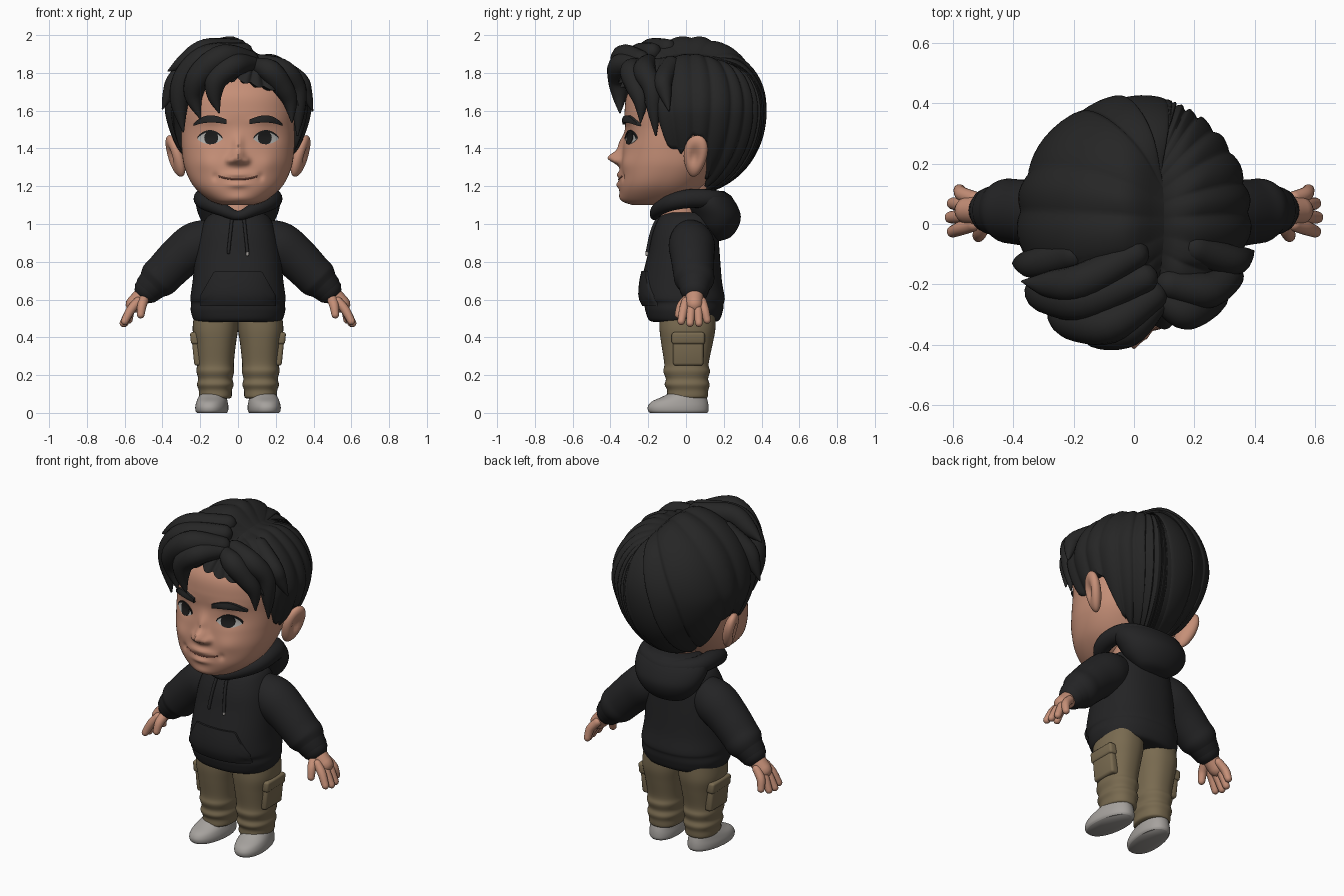
import bpy, math
from math import sin, cos, pi, exp, radians
from mathutils import Vector
from mathutils.bvhtree import BVHTree
import bmesh

cube = bpy.data.objects.get("Cube")
if cube:
    bpy.data.objects.remove(cube, do_unlink=True)


def material(name, rgb):
    m = bpy.data.materials.new(name)
    m.use_nodes = True
    m.diffuse_color = (*rgb, 1)
    m.node_tree.nodes["Principled BSDF"].inputs["Base Color"].default_value = (*rgb, 1)
    return m


SKIN = material("warm_skin", (.56, .275, .185))
HAIR = material("black_hair", (.019, .019, .019))
CLOTH = material("charcoal_cloth", (.017, .017, .018))
KHAKI = material("khaki", (.19, .145, .08))
SHOE = material("pale_grey", (.38, .36, .34))
WHITE = material("eye_white", (.42, .41, .39))
IRIS = material("dark_iris", (.012, .012, .012))
LIP = material("mouth_line", (.27, .1, .07))


def finish(name, bm, mat, angle=55):
    bmesh.ops.recalc_face_normals(bm, faces=bm.faces)
    me = bpy.data.meshes.new(name)
    bm.to_mesh(me)
    bm.free()
    me.materials.append(mat)
    me.shade_smooth()
    me.set_sharp_from_angle(angle=radians(angle))
    ob = bpy.data.objects.new(name, me)
    bpy.context.collection.objects.link(ob)
    return ob


def skin(name, rings, mat, caps=True, loop=False, angle=55):
    """Join a list of equal rings into one surface."""
    bm = bmesh.new()
    vs = [[bm.verts.new(p) for p in r] for r in rings]
    n = len(vs[0])
    for i in range(len(vs) if loop else len(vs) - 1):
        a, b = vs[i], vs[(i + 1) % len(vs)]
        for j in range(n):
            bm.faces.new((a[j], a[(j + 1) % n], b[(j + 1) % n], b[j]))
    if caps and not loop:
        bm.faces.new(vs[0])
        bm.faces.new(vs[-1])
    return finish(name, bm, mat, angle)


def spline(rows, k, loop=False):
    """Smooth interpolation through rows of numbers."""
    p = [Vector(r) for r in rows]
    n = len(p)
    get = (lambda i: p[i % n]) if loop else (lambda i: p[max(0, min(n - 1, i))])
    out = []
    for i in range(n if loop else n - 1):
        a, b, c, d = (get(i + j) for j in (-1, 0, 1, 2))
        for j in range(k):
            t = j / k
            out.append(b + (c - a) * (t / 2) + (a * 2 - b * 5 + c * 4 - d) * (t * t / 2)
                       + (b * 3 - a - c * 3 + d) * (t ** 3 / 2))
    return out if loop else out + [p[-1]]


def loft(name, rows, mat, k=5, n=48, power=2.3, shape=None):
    """Stack of rounded rings; each row is z, centre x, front y, back y, half width."""
    rings = []
    for z, cx, yf, yb, rx in spline(rows, k):
        ring = []
        for j in range(n):
            c, s = cos(2 * pi * j / n), sin(2 * pi * j / n)
            p = Vector((cx + rx * math.copysign(abs(c) ** (2 / power), c),
                        (yf + yb) / 2 + (yb - yf) / 2 * math.copysign(abs(s) ** (2 / power), s), z))
            ring.append(shape(p) if shape else p)
        rings.append(ring)
    return skin(name, rings, mat)


def tube(name, pts, mat, k=6, n=16, loop=False):
    """Round-ended tube; each point is x, y, z, radius."""
    q = spline(pts, k, loop)
    pos, rad = [v.xyz for v in q], [max(v[3], .002) for v in q]
    m = len(pos)
    tan = [(pos[(i + 1) % m if loop else min(i + 1, m - 1)]
            - pos[i - 1 if loop else max(i - 1, 0)]).normalized() for i in range(m)]
    path = list(zip(pos, tan, rad))
    if not loop:
        ends = [radians(d) for d in (80, 50, 25)]
        head = [(pos[0] - tan[0] * rad[0] * sin(e), tan[0], rad[0] * cos(e)) for e in ends]
        tail = [(pos[-1] + tan[-1] * rad[-1] * sin(e), tan[-1], rad[-1] * cos(e)) for e in ends[::-1]]
        path = head + path + tail
    nrm = Vector((.3, .2, 1))
    rings = []
    for p, t, r in path:
        nrm = (nrm - t * nrm.dot(t)).normalized()
        side = t.cross(nrm)
        rings.append([p + (nrm * cos(2 * pi * j / n) + side * sin(2 * pi * j / n)) * r for j in range(n)])
    return skin(name, rings, mat, loop=loop)


def mirror(pts, s):
    return [(p[0] * s, *p[1:]) for p in pts]


def surface(ob):
    tree = BVHTree.FromPolygons([v.co for v in ob.data.vertices], [p.vertices for p in ob.data.polygons])
    return lambda x, z: tree.ray_cast(Vector((x, -2, z)), Vector((0, 1, 0)))[0].y


def plate(name, surf, x0, x1, lo, hi, thick, mat, cols=28, rows=6):
    """Panel hugging a front surface between two outlines."""
    rings = []
    for i in range(cols + 1):
        u = i / cols
        x = x0 + (x1 - x0) * u
        zs = [lo(u) + (hi(u) - lo(u) + .001) * j / rows for j in range(rows + 1)]
        rings.append([(x, surf(x, z) - thick, z) for z in zs]
                     + [(x, surf(x, z) + .004, z) for z in zs[::-1]])
    return skin(name, rings, mat)


# Head: sculpted with soft bumps for nose, lips, cheeks and eye sockets
BUMPS = [(0, 1.35, .032, .034, .07), (0, 1.42, .025, .05, .025), (0, 1.262, .06, .016, .015),
         (0, 1.207, .05, .016, .014), (0, 1.135, .06, .025, .01)]
for s in (-1, 1):
    BUMPS += [(s * .042, 1.335, .02, .02, .03), (s * .15, 1.455, .06, .035, -.012),
              (s * .16, 1.32, .06, .05, .012), (s * .14, 1.545, .07, .02, .008), (s * .12, 1.25, .015, .02, -.01)]


def face_shape(p):
    if p.y < -.08:
        p.y -= sum(a * exp(-((p.x - x) / sx) ** 2 - ((p.z - z) / sz) ** 2) for x, z, sx, sz, a in BUMPS)
    return p


head = loft("head", [(1.1, 0, -.28, -.04, .08), (1.125, 0, -.335, .03, .15), (1.2, 0, -.355, .1, .235),
                     (1.3, 0, -.347, .17, .283), (1.4, 0, -.335, .2, .298), (1.5, 0, -.322, .22, .303),
                     (1.6, 0, -.325, .24, .308), (1.7, 0, -.305, .24, .295), (1.8, 0, -.22, .2, .24),
                     (1.86, 0, -.1, .12, .1)], SKIN, 12, 160, 2.25, face_shape)
face = surface(head)
tube("neck", [(0, -.03, .98, .115), (0, -.02, 1.1, .11), (0, .03, 1.22, .12)], SKIN, n=32)

# Facial features
for s, side in ((-1, "right"), (1, "left")):
    def lid(u): return 1.452 + .038 * sin(pi * u) ** .7

    def under(u): return 1.45 - .028 * sin(pi * u) ** .8
    e0, e1 = .082 * s, .215 * s
    plate(side + "_eye_white", face, e0, e1, under, lid, .003, WHITE)

    def arc(u): return .037 * math.sqrt(max(0, 1 - (2 * u - 1) ** 2))
    i0, i1 = .105 * s, .179 * s

    def across(u): return (i0 + (i1 - i0) * u - e0) / (e1 - e0)
    plate(side + "_iris", face, i0, i1, lambda u: max(1.456 - arc(u), under(across(u))),
          lambda u: min(1.456 + arc(u), lid(across(u))), .006, IRIS)
    plate(side + "_upper_lid", face, e0, e1, lambda u: lid(u) - .003, lambda u: lid(u) + .006, .008, IRIS)
    plate(side + "_eyebrow", face, .06 * s, .235 * s,
          lambda u: 1.528 + .02 * sin(pi * u * .8) - .02 * u,
          lambda u: 1.552 + .03 * sin(pi * u * .75) - .042 * u ** 3, .016, HAIR)
    # Ear with a hollow in its outer side
    bm = bmesh.new()
    bmesh.ops.create_uvsphere(bm, u_segments=32, v_segments=20, radius=1)
    for v in bm.verts:
        d = v.co.copy()
        x = d.x - (.75 * exp(-((d.y + .1) ** 2 + d.z ** 2) / .2) if d.x > 0 else 0)
        v.co = Vector((s * (.332 + .042 * x + .03 * d.z + .015 * d.y), .05 + .062 * d.y * (1 + .2 * d.z) + .01 * d.z,
                       1.36 + .11 * d.z))
    finish(side + "_ear", bm, SKIN, 180)
smile = [(x / 100, 1.236 + 1.6 * (x / 100) ** 2) for x in range(-10, 11, 2)]
tube("mouth_line", [(x, face(x, z) + .001, z, .0045) for x, z in smile], LIP, n=8)

# Hair cap: ridged locks combed from a parting line down to the hairline
HEM = [(0, 1.8), (30, 1.76), (50, 1.7), (62, 1.6), (72, 1.44), (82, 1.38), (88, 1.46), (100, 1.49),
       (106, 1.42), (114, 1.25), (135, 1.19), (180, 1.18)]


def hem_height(a):
    for (a0, z0), (a1, z1) in zip(HEM, HEM[1:]):
        if a <= a1:
            return z0 + (z1 - z0) * (a - a0) / (a1 - a0)
    return HEM[-1][1]


def hair_point(phi, t, inset=1):
    lock = abs(sin((phi + .05 * sin(3 * phi)) * 14))
    w = (hem_height(abs(math.degrees(phi))) - .025 * lock - 1.6) / .44
    h = math.sqrt(max(.02, 1 - w * w))
    start = Vector((.24, -.03 - .6 * cos(phi), .8)).normalized()
    d = start.slerp(Vector((sin(phi) * h, -cos(phi) * h, w)).normalized(), t)
    r = (1 + .035 * (lock - .6) * min(1, t * 5) - .1 * exp(-(t / .1) ** 2)) * inset
    up = .395 - .05 * max(0, min(1, (d.x + .05) / .4))
    x = .385 * d.x * (1 - .18 * max(0, -d.z))
    return (x * r, .02 + .405 * d.y * r, 1.6 + d.z * (up if d.z > 0 else .44) * (r if inset == 1 else 1))


angles = [-pi + 2 * pi * i / 336 for i in range(336)]
rings = [[hair_point(a, i / 30) for a in angles] for i in range(31)]
rings.append([hair_point(a, 1, .84) for a in angles])
skin("hair_cap", rings, HAIR, caps=False, angle=80)

# Loose front locks falling either side of the parting
LOCKS = [[(.07, -.27, 1.85, .04), (-.02, -.345, 1.84, .062), (-.11, -.355, 1.77, .06), (-.125, -.352, 1.68, .04), (-.1, -.35, 1.59, .005)],
         [(.06, -.24, 1.87, .05), (-.08, -.33, 1.885, .065), (-.2, -.32, 1.79, .065), (-.235, -.285, 1.68, .05), (-.2, -.29, 1.56, .005)],
         [(.03, -.18, 1.91, .05), (-.16, -.25, 1.88, .07), (-.28, -.24, 1.78, .06), (-.31, -.22, 1.65, .05), (-.29, -.22, 1.49, .005)],
         [(0, -.1, 1.93, .05), (-.17, -.19, 1.92, .06), (-.28, -.2, 1.86, .045), (-.37, -.19, 1.81, .004)],
         [(-.2, -.1, 1.87, .05), (-.32, -.13, 1.77, .05), (-.365, -.13, 1.69, .035), (-.4, -.13, 1.61, .004)],
         [(.1, -.26, 1.84, .04), (.17, -.29, 1.81, .06), (.235, -.265, 1.73, .055), (.275, -.24, 1.65, .04), (.285, -.24, 1.54, .005)],
         [(.12, -.2, 1.85, .05), (.24, -.22, 1.81, .06), (.31, -.18, 1.72, .05), (.32, -.17, 1.6, .035), (.315, -.16, 1.47, .005)],
         [(.2, -.08, 1.84, .05), (.32, -.12, 1.76, .05), (.36, -.11, 1.69, .035), (.395, -.09, 1.6, .004)]]
for i, pts in enumerate(LOCKS):
    tube(f"front_lock_{i + 1}", pts, HAIR)

# Hoodie body, pocket, hood and drawstrings
torso = loft("hoodie_body", [(.48, 0, -.15, .13, .2), (.49, 0, -.195, .175, .232), (.54, 0, -.215, .195, .25),
                             (.58, 0, -.222, .2, .248), (.61, 0, -.24, .205, .252), (.7, 0, -.235, .19, .24),
                             (.85, 0, -.2, .178, .225), (.95, 0, -.178, .17, .205), (1.03, 0, -.145, .16, .17),
                             (1.06, 0, -.11, .14, .13)], CLOTH, 6, 64)
chest = surface(torso)
plate("front_pocket", chest, -.2, .2, lambda u: .565,
      lambda u: min(.75, .62 + 1.75 * (.2 - abs(.4 * u - .2))), .012, CLOTH)
collar = [(0, -.165, 1.045, .025), (.08, -.15, 1.075, .035), (.165, -.08, 1.115, .045), (.185, .03, 1.135, .05),
          (.15, .15, 1.13, .05), (0, .2, 1.11, .055)]
tube("hood_rim", collar + mirror(collar[-2:0:-1], -1), CLOTH, loop=True, n=20)
loft("hood_back", [(.91, 0, .13, .18, .05), (.93, 0, .11, .235, .11), (.98, 0, .06, .275, .17), (1.04, 0, .03, .29, .205),
                   (1.1, 0, 0, .27, .222), (1.15, 0, 0, .235, .212), (1.175, 0, .02, .2, .17)], CLOTH, power=2)
for s, side, low in ((-1, "right", .86), (1, "left", .85)):
    zs = [1.045 - (1.045 - low) * i / 5 for i in range(6)]
    cord = [(s * (.03 + .02 * i / 5), chest(s * .04, z) - .007, z, .009) for i, z in enumerate(zs)]
    tube(side + "_drawstring", cord, CLOTH, n=10)
    x, y = cord[-1][:2]
    tube(side + "_drawstring_tip", [(x, y, low, .009), (x, y - .001, low - .012, .008)], SHOE if s > 0 else CLOTH, n=10)

for s, side in ((-1, "right"), (1, "left")):
    # Sleeve and cuff
    tube(side + "_sleeve", mirror([(.13, .02, .93, .1), (.22, .03, .89, .122), (.31, .035, .82, .115), (.385, .04, .745, .108),
                                   (.425, .045, .705, .105), (.455, .045, .675, .085)], s), CLOTH, n=32)
    tube(side + "_cuff", mirror([(.452, .045, .677, .082), (.47, .045, .658, .078)], s), CLOTH, n=32)
    # Hand
    tube(side + "_palm", mirror([(.46, .045, .66, .05), (.505, .045, .62, .048), (.55, .045, .575, .045)], s), SKIN, n=24)
    for name, y0, y1, x1, z1 in (("index", .0, -.025, .6, .485), ("middle", .03, .022, .607, .475),
                                 ("ring", .06, .068, .6, .475), ("little", .085, .112, .578, .492)):
        tube(f"{side}_{name}_finger", mirror([(.53, y0, .59, .024), (.568, (y0 + y1) / 2, .545, .024),
                                              (x1, y1, z1, .02)], s), SKIN)
    tube(side + "_thumb", mirror([(.495, .02, .61, .028), (.508, -.022, .57, .025), (.515, -.04, .52, .02)], s), SKIN)
    # Trouser leg with folds gathered near the ankle
    loft(side + "_trouser_leg", [(.075, s * .12, -.085, .1, .07), (.085, s * .12, -.1, .115, .086), (.12, s * .12, -.1, .118, .088),
                                 (.15, s * .12, -.113, .125, .097), (.18, s * .12, -.107, .117, .091),
                                 (.22, s * .12, -.12, .127, .1), (.26, s * .12, -.115, .12, .098),
                                 (.36, s * .12, -.13, .14, .108), (.44, s * .12, -.14, .155, .12),
                                 (.52, s * .115, -.14, .155, .118)], KHAKI)
    # Cargo pocket and its flap
    for name, z, size in (("cargo_pocket", .325, (.05, .16, .15)), ("pocket_flap", .395, (.062, .175, .065))):
        bm = bmesh.new()
        bmesh.ops.create_cube(bm, size=1)
        for v in bm.verts:
            v.co = Vector([a * b for a, b in zip(v.co, size)]) + Vector((s * (.215 + .1 * (z + v.co.z * size[2] - .34)), .012, z))
        bmesh.ops.bevel(bm, geom=bm.edges[:], offset=.014, segments=3, affect='EDGES', profile=.5)
        finish(f"{side}_{name}", bm, KHAKI)
    # Shoe, toe turned slightly outward
    shoe = loft(side + "_shoe", [(0, 0, -.155, .15, .077), (.012, 0, -.165, .157, .084), (.035, 0, -.165, .157, .085),
                                 (.06, 0, -.145, .153, .08), (.085, 0, -.09, .145, .072), (.11, 0, -.04, .13, .06)], SHOE, power=2.2)
    shoe.location = (s * .138, -.037, 0)
    shoe.rotation_euler.z = s * radians(7)
